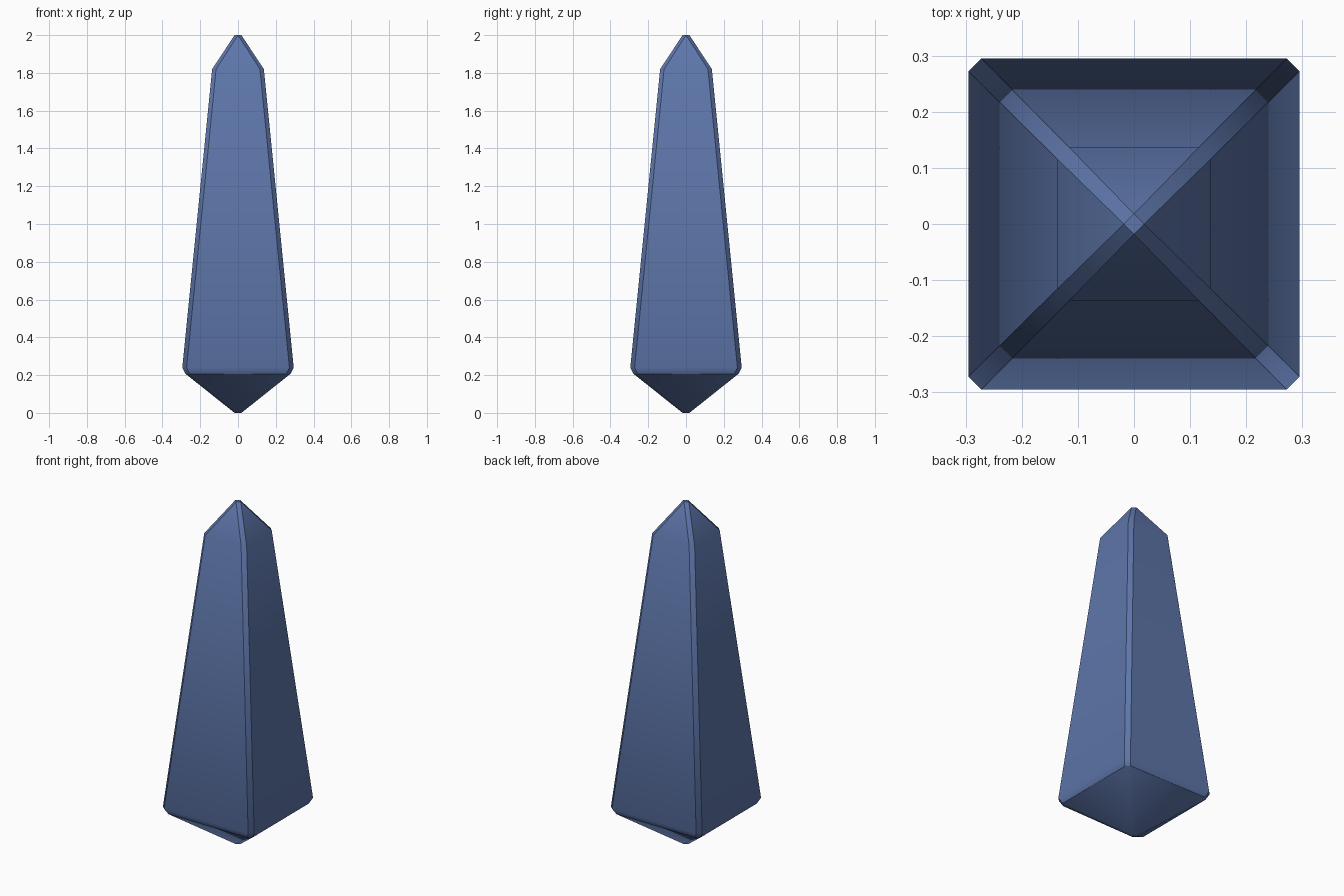
import bpy, bmesh

if "Cube" in bpy.data.objects:
    bpy.data.objects.remove(bpy.data.objects["Cube"])

# Cross-section rings: height, half width, half length of the flat side
RINGS = [
    (0.00, 0.018, 0.000),   # bottom point
    (0.207, 0.278, 0.256),  # underside rim
    (0.24, 0.295, 0.272),   # widest level
    (1.82, 0.137, 0.116),   # shoulder
    (2.00, 0.018, 0.000),   # top point
]


def ring(bm, z, a, b):
    """Chamfered square, collapsing to a small diamond when b is zero."""
    pts = [(a, -b), (a, b), (b, a), (-b, a), (-a, b), (-a, -b), (-b, -a), (b, -a)]
    if b == 0:
        four = [bm.verts.new((x, y, z)) for x, y in pts[0::2]]
        # points 0,1 share the +x vertex, 2,3 the +y vertex, and so on
        return [v for v in four for _ in range(2)]
    return [bm.verts.new((x, y, z)) for x, y in pts]


bm = bmesh.new()
loops = [ring(bm, *r) for r in RINGS]

# Side faces between neighbouring rings
for lo, hi in zip(loops, loops[1:]):
    for i in range(8):
        j = (i + 1) % 8
        corners = list(dict.fromkeys([lo[i], lo[j], hi[j], hi[i]]))
        bm.faces.new(corners)

# Small flat ends
bm.faces.new(loops[-1][0::2])
bm.faces.new(loops[0][0::2][::-1])
bmesh.ops.recalc_face_normals(bm, faces=bm.faces)

# Smooth shading along the height, crisp long corners and rim
for f in bm.faces:
    f.smooth = True
for e in bm.edges:
    z0, z1 = sorted(v.co.z for v in e.verts)
    long_corner = z1 - z0 > 0.001 and z0 > 0.1
    rim = z1 - z0 < 0.001 and abs(z0 - 0.207) < 0.001
    tip = z0 > 1.99
    e.smooth = not (long_corner or rim or tip)

mesh = bpy.data.meshes.new("crystal_shard")
bm.to_mesh(mesh)
bm.free()
crystal = bpy.data.objects.new("crystal_shard", mesh)
bpy.context.collection.objects.link(crystal)

# Blue stone
mat = bpy.data.materials.new("blue_crystal")
mat.diffuse_color = (0.11, 0.18, 0.40, 1)
mat.use_nodes = True
mat.node_tree.nodes["Principled BSDF"].inputs["Base Color"].default_value = mat.diffuse_color
mesh.materials.append(mat)
